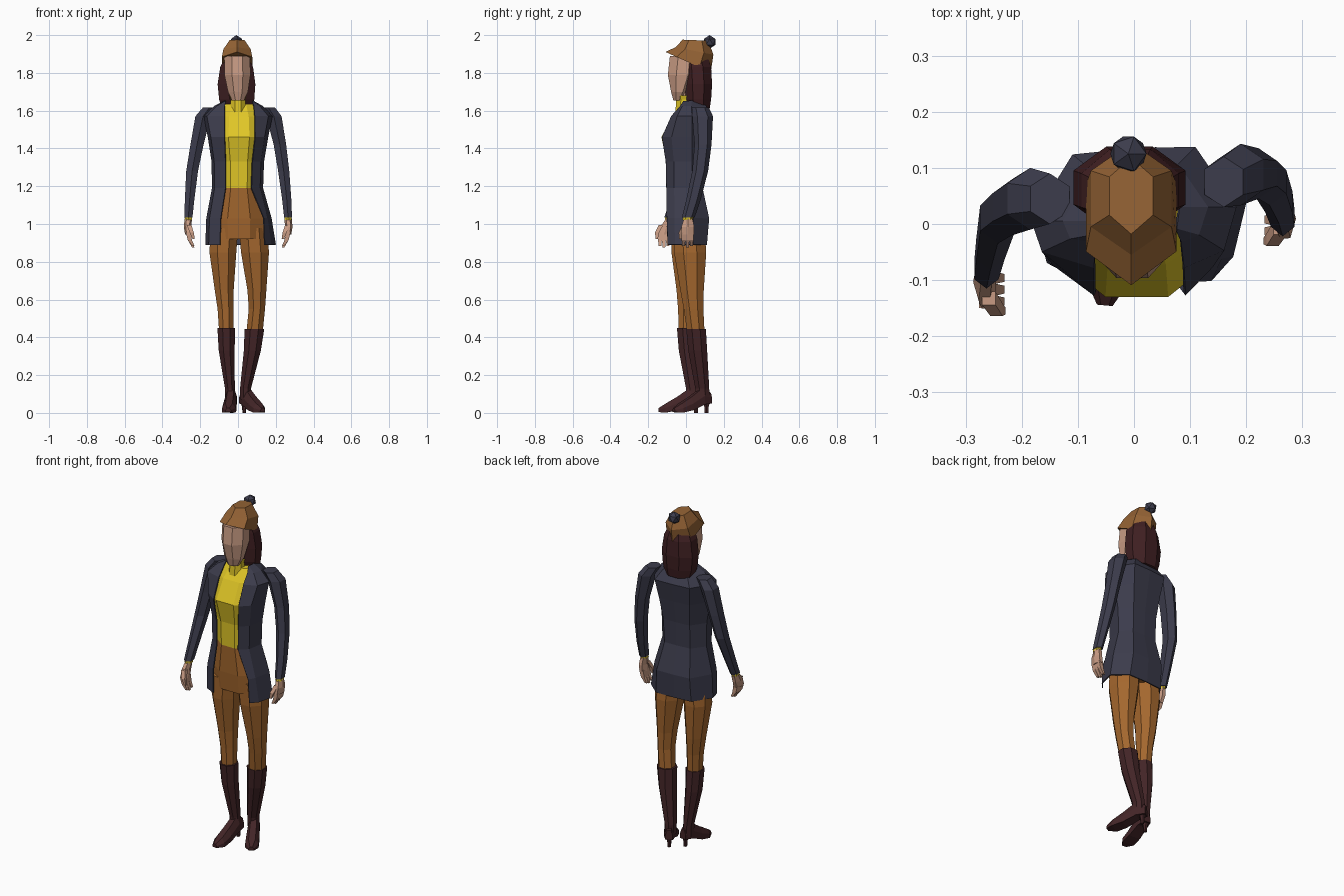
import bpy, bmesh, math
from mathutils import Vector


def material(name, rgb):
    m = bpy.data.materials.new(name)
    m.diffuse_color = (*rgb, 1)
    return m


NAVY = material("navy cloth", (0.045, 0.045, 0.072))
YELLOW = material("yellow knit", (0.75, 0.57, 0.02))
TAN = material("tan trousers", (0.37, 0.135, 0.027))
HATTAN = material("brown hat", (0.30, 0.125, 0.035))
LEATHER = material("dark leather", (0.055, 0.018, 0.02))
HAIR = material("dark hair", (0.05, 0.014, 0.016))
SKIN = material("skin", (0.58, 0.33, 0.23))


def finish(name, bm, mat):
    bmesh.ops.recalc_face_normals(bm, faces=bm.faces[:])
    me = bpy.data.meshes.new(name)
    bm.to_mesh(me)
    bm.free()
    me.materials.append(mat)
    ob = bpy.data.objects.new(name, me)
    bpy.context.collection.objects.link(ob)
    return ob


def loft(name, rings, mat, closed=True):
    """Skin a stack of equal-length rings; closed rings also get end caps."""
    bm = bmesh.new()
    rows = [[bm.verts.new(p) for p in r] for r in rings]
    n = len(rows[0])
    for a, b in zip(rows, rows[1:]):
        for i in range(n if closed else n - 1):
            j = (i + 1) % n
            bm.faces.new((a[i], a[j], b[j], b[i]))
    if closed:
        bm.faces.new(rows[0])
        bm.faces.new(rows[-1])
    return finish(name, bm, mat)


def ring(x, y, z, rx, ry, n=8, slope=0.0, flat=True):
    """Polygon ring; flat puts a side (not a corner) at the front."""
    ph = math.pi / n if flat else 0
    k = 1 / math.cos(math.pi / n) if flat else 1
    pts = []
    for i in range(n):
        a = ph + 2 * math.pi * i / n
        py = y - ry * k * math.cos(a)
        pts.append((x + rx * k * math.sin(a), py, z + slope * py))
    return pts


def tube(name, path, mat, n=8, flat=True):
    return loft(name, [ring(*p, n=n, flat=flat) for p in path], mat)


def body(name, rows, mat):
    """Rows of z, half width, front y, back y."""
    return tube(name, [(0.005, (f + b) / 2, z, w, (b - f) / 2) for z, w, f, b in rows], mat)


# trousers and sweater core
body("hips", [(0.92, 0.14, -0.085, 0.09), (1.03, 0.145, -0.095, 0.095),
              (1.19, 0.105, -0.1, 0.065)], TAN)
body("sweater", [(1.19, 0.105, -0.1, 0.065), (1.33, 0.11, -0.103, 0.07),
                 (1.46, 0.135, -0.13, 0.085), (1.57, 0.125, -0.072, 0.095),
                 (1.635, 0.09, -0.025, 0.075)], YELLOW)
tube("collar", [(0, -0.012, 1.57, 0.042, 0.045), (0, -0.01, 1.66, 0.038, 0.042),
                (0, -0.012, 1.68, 0.044, 0.046)], YELLOW)

# open jacket: z, left edge, right edge, left and right half width, front, back
rows = [(0.89, 0.095, 0.14, 0.17, 0.198, -0.095, 0.108),
        (1.03, 0.09, 0.135, 0.165, 0.175, -0.1, 0.12),
        (1.19, 0.065, 0.07, 0.135, 0.13, -0.102, 0.085),
        (1.33, 0.065, 0.075, 0.137, 0.135, -0.105, 0.092),
        (1.46, 0.07, 0.09, 0.157, 0.157, -0.125, 0.113),
        (1.57, 0.07, 0.088, 0.18, 0.18, -0.076, 0.135),
        (1.622, 0.07, 0.083, 0.125, 0.13, -0.03, 0.105),
        (1.65, 0.065, 0.075, 0.07, 0.08, -0.012, 0.075)]
jacket = []
for z, xl, xr, wl, wr, f, b in rows:
    twist = 0.02 if z < 1.1 else 0.01
    left = [(-xl, f, z), (-max(wl * 0.9, xl), f * 0.5 - twist, z), (-wl, 0.015 - twist, z),
            (-wl * 0.6, b * 0.9, z)]
    right = [(wr * 0.6, b, z), (wr, 0.02 + twist, z), (max(wr * 0.88, xr), f * 0.6, z), (xr, f, z)]
    jacket.append(left + [(0.0, b * 0.98, z)] + right)
coat = loft("jacket", jacket, NAVY, closed=False)
thick = coat.modifiers.new("thickness", 'SOLIDIFY')
thick.thickness = 0.006
thick.offset = 0

# sleeves, cuffs
arms = {
    "left": [(-0.15, 0.045, 1.618, 0.04, 0.045), (-0.185, 0.045, 1.57, 0.047, 0.055),
             (-0.217, 0.03, 1.42, 0.04, 0.05), (-0.243, 0.01, 1.28, 0.036, 0.045),
             (-0.256, -0.045, 1.13, 0.029, 0.038), (-0.263, -0.082, 1.035, 0.025, 0.033)],
    "right": [(0.16, 0.075, 1.618, 0.04, 0.045), (0.19, 0.088, 1.57, 0.047, 0.055),
              (0.222, 0.09, 1.42, 0.038, 0.045), (0.242, 0.075, 1.28, 0.034, 0.042),
              (0.258, 0.04, 1.13, 0.028, 0.038), (0.265, 0.012, 1.035, 0.024, 0.034)]}
for side, path in arms.items():
    s = -1 if side == "left" else 1
    tube(side + "_sleeve", path, NAVY, n=6, flat=False)
    x, y, z = path[-1][:3]
    tube(side + "_cuff", [(x, y, 1.04, 0.021, 0.028), (x, y - 0.003, 1.022, 0.021, 0.027)],
         YELLOW, n=6, flat=False)
    # hand: palm, finger groups and thumb
    dy = -0.035 if side == "left" else -0.004
    tube(side + "_palm", [(x, y, 1.03, 0.017, 0.022), (x + s * 0.004, y + dy * 0.6, 0.985, 0.017, 0.034),
                          (x, y + dy, 0.945, 0.015, 0.034)], SKIN, n=6)
    for i in range(3):
        oy = y + dy + (i - 1) * 0.021
        tube(f"{side}_finger_{i}", [(x, oy, 0.955, 0.013, 0.0115),
                                    (x - s * 0.008, oy, 0.915, 0.011, 0.010),
                                    (x - s * 0.026, oy, 0.876 + 0.008 * abs(i - 1), 0.006, 0.007)],
             SKIN, n=4)
    tube(side + "_thumb", [(x - s * 0.004, y + dy - 0.015, 0.995, 0.012, 0.012),
                           (x - s * 0.018, y + dy - 0.036, 0.955, 0.011, 0.011),
                           (x - s * 0.028, y + dy - 0.038, 0.92, 0.006, 0.006)], SKIN, n=4)

# trouser legs
tube("left_leg", [(-0.072, 0, 0.98, 0.073, 0.08), (-0.08, 0.003, 0.85, 0.071, 0.08),
                  (-0.073, 0.01, 0.65, 0.05, 0.06), (-0.066, 0.008, 0.55, 0.042, 0.05),
                  (-0.062, 0.006, 0.43, 0.038, 0.044)], TAN)
tube("right_leg", [(0.08, 0.015, 0.98, 0.074, 0.083), (0.09, 0.022, 0.85, 0.074, 0.085),
                   (0.1, 0.032, 0.65, 0.05, 0.062), (0.1, 0.04, 0.55, 0.043, 0.052),
                   (0.088, 0.052, 0.43, 0.043, 0.046)], TAN)

# boots: shaft, foot along its own direction, heel spike
boots = {
    "left": ([(-0.062, 0.003, 0.45, 0.047, 0.051), (-0.06, 0.012, 0.33, 0.042, 0.05),
              (-0.043, 0.035, 0.13, 0.026, 0.035), (-0.04, 0.035, 0.06, 0.027, 0.036)],
             (-0.032, 0.075), (-0.052, -0.145)),
    "right": ([(0.087, 0.053, 0.445, 0.052, 0.052), (0.076, 0.062, 0.33, 0.045, 0.05),
               (0.04, 0.086, 0.13, 0.029, 0.037), (0.04, 0.088, 0.07, 0.028, 0.036)],
              (0.022, 0.128), (0.132, -0.065))}
for side, (shaft, heel, toe) in boots.items():
    tube(side + "_boot", shaft, LEATHER)
    h, t = Vector((*heel, 0)), Vector((*toe, 0))
    d = t - h
    p = Vector((-d.y, d.x, 0)).normalized()
    foot = []
    for u, w, zb, zt in [(0, 0.02, 0.05, 0.105), (0.22, 0.03, 0.045, 0.135), (0.55, 0.035, 0.014, 0.085),
                         (0.82, 0.036, 0.002, 0.05), (1, 0.014, 0.004, 0.025)]:
        zm = (zb + zt) / 2
        foot.append([h + d * u + p * a + Vector((0, 0, z)) for a, z in
                     [(-w, zb), (w, zb), (w, zm), (w * 0.5, zt), (-w * 0.5, zt), (-w, zm)]])
    loft(side + "_foot", foot, LEATHER)
    c = h + d * 0.1
    tube(side + "_heel", [(c.x, c.y, 0.07, 0.02, 0.02), (c.x, c.y, 0.03, 0.01, 0.011),
                          (c.x, c.y, 0, 0.008, 0.01)], LEATHER, n=6)

# neck, face
tube("neck", [(0, -0.005, 1.6, 0.034, 0.036), (0, 0.005, 1.74, 0.034, 0.036)], SKIN)
tube("face", [(0, -0.045, 1.655, 0.032, 0.022), (0, -0.035, 1.70, 0.053, 0.044),
              (-0.003, -0.02, 1.79, 0.069, 0.076), (-0.005, -0.01, 1.89, 0.068, 0.075)], SKIN)

# shoulder-length hair behind the face
tube("hair", [(-0.005, 0.07, 1.61, 0.08, 0.055), (-0.007, 0.065, 1.66, 0.093, 0.068),
              (-0.008, 0.065, 1.74, 0.1, 0.073), (-0.007, 0.06, 1.83, 0.087, 0.073),
              (-0.005, 0.05, 1.885, 0.062, 0.065)], HAIR)

# peaked hat tilted back, with a bobble
loft("hat", [ring(-0.005, 0.011, 1.862, 0.093, 0.12, 6, -0.45, False),
             ring(-0.005, 0.045, 1.925, 0.083, 0.1, 6, -0.2, False),
             ring(-0.005, 0.05, 1.975, 0.045, 0.068, 6, -0.04, False)], HATTAN)
bm = bmesh.new()
bmesh.ops.create_icosphere(bm, subdivisions=1, radius=0.036)
bmesh.ops.translate(bm, vec=(-0.01, 0.125, 1.964), verts=bm.verts[:])
finish("hat_bobble", bm, NAVY)
